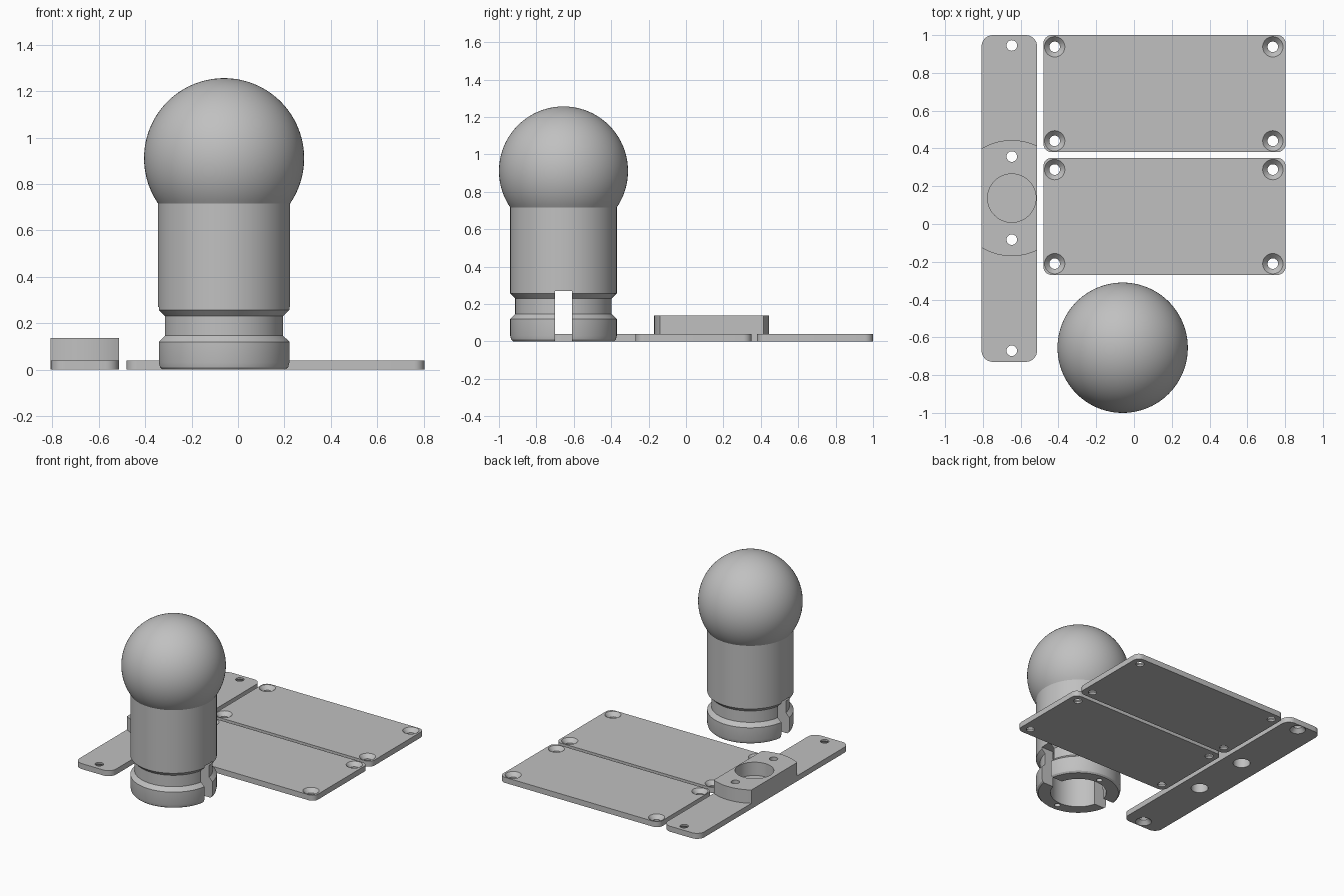
import bpy, bmesh, math

if "Cube" in bpy.data.objects:
    bpy.data.objects.remove(bpy.data.objects["Cube"])

grey = bpy.data.materials.new("light_grey")
grey.diffuse_color = (0.53, 0.53, 0.53, 1)
grey.use_nodes = True
grey.node_tree.nodes["Principled BSDF"].inputs["Base Color"].default_value = grey.diffuse_color


def finish(name, bm):
    bmesh.ops.remove_doubles(bm, verts=bm.verts, dist=1e-5)
    bmesh.ops.recalc_face_normals(bm, faces=bm.faces)
    mesh = bpy.data.meshes.new(name)
    bm.to_mesh(mesh)
    bm.free()
    mesh.materials.append(grey)
    obj = bpy.data.objects.new(name, mesh)
    bpy.context.collection.objects.link(obj)
    return obj


def lathe(name, profile, x, y, seg=32):
    """Closed solid of revolution from (radius, z) pairs, bottom to top."""
    bm = bmesh.new()
    rings = []
    for r, z in profile:
        if r < 1e-6:
            rings.append([bm.verts.new((x, y, z))])
        else:
            rings.append([bm.verts.new((x + r * math.cos(2 * math.pi * i / seg),
                                        y + r * math.sin(2 * math.pi * i / seg), z))
                          for i in range(seg)])
    for a, b in zip(rings, rings[1:]):
        for i in range(seg):
            j = (i + 1) % seg
            if len(b) == 1:
                bm.faces.new((a[i], a[j], b[0]))
            else:
                bm.faces.new((a[i], a[j], b[j], b[i]))
    for ring in (rings[0], rings[-1]):
        if len(ring) > 1:
            bm.faces.new(ring)
    return finish(name, bm)


def extrude(name, outline, z0, z1):
    bm = bmesh.new()
    face = bm.faces.new([bm.verts.new((x, y, z0)) for x, y in outline])
    top = bmesh.ops.extrude_face_region(bm, geom=[face])["geom"]
    bmesh.ops.translate(bm, vec=(0, 0, z1 - z0),
                        verts=[v for v in top if isinstance(v, bmesh.types.BMVert)])
    return finish(name, bm)


def rounded(x0, x1, y0, y1, r, n=8):
    """Rounded rectangle outline."""
    corners = [(x1 - r, y1 - r), (x0 + r, y1 - r), (x0 + r, y0 + r), (x1 - r, y0 + r)]
    return [(cx + r * math.cos(math.pi / 2 * (k + i / n)),
             cy + r * math.sin(math.pi / 2 * (k + i / n)))
            for k, (cx, cy) in enumerate(corners) for i in range(n + 1)]


def boolean(obj, tools, operation="DIFFERENCE"):
    bpy.context.view_layer.objects.active = obj
    for tool in tools:
        mod = obj.modifiers.new("cut", "BOOLEAN")
        mod.operation, mod.solver, mod.object = operation, "EXACT", tool
        bpy.ops.object.modifier_apply(modifier=mod.name)
        bpy.data.objects.remove(tool)


def smooth(obj):
    bpy.ops.object.select_all(action="DESELECT")
    obj.select_set(True)
    bpy.context.view_layer.objects.active = obj
    bpy.ops.object.shade_smooth_by_angle(angle=math.radians(25))


T = 0.04          # plate thickness
HOLE = 0.028      # screw hole radius
SINK = 0.054      # countersink radius

# Two cover plates with countersunk corner holes
for name, y0, y1 in (("rear_plate", 0.38, 1.0), ("front_plate", -0.27, 0.35)):
    plate = extrude(name, rounded(-0.48, 0.803, y0, y1, 0.045), 0, T)
    sinks = [lathe("countersink", [(HOLE, -0.02), (HOLE, 0.012), (SINK, T), (SINK, 0.06)], x, y)
             for x in (-0.42, 0.735) for y in (y0 + 0.06, y1 - 0.062)]
    boolean(plate, sinks)
    smooth(plate)

# Mounting strip with a raised round-ended pad
SX, SY = -0.647, 0.137
X0, X1, R = -0.807, -0.513, 0.307
strip = extrude("mounting_strip", rounded(X0, X1, -0.73, 1.0, 0.06), 0, T)
a0, a1 = math.acos((X1 - SX) / R), math.acos((X0 - SX) / R)
arc = [a0 + (a1 - a0) * i / 20 for i in range(21)]
pad = extrude("pad", [(SX + R * math.cos(a), SY + R * math.sin(a)) for a in arc]
              + [(SX + R * math.cos(a), SY - R * math.sin(a)) for a in reversed(arc)], T, 0.137)
boolean(strip, [pad], "UNION")
cutters = [lathe("pocket", [(0.128, T), (0.128, 0.2)], SX, SY, 64)]
for s in (-1, 1):
    # counterbored pad screws and countersunk end screws, entered from below
    cutters.append(lathe("pad_screw", [(0.058, -0.02), (0.058, 0.07), (HOLE, 0.07), (HOLE, 0.2)],
                         SX, SY + s * 0.22))
    cutters.append(lathe("end_screw", [(SINK, -0.02), (SINK, 0), (HOLE, 0.028), (HOLE, 0.1)],
                         SX, SY + s * 0.808))
boolean(strip, cutters)
smooth(strip)

# Ball on a grooved hollow stem
BX, BY, BZ, BR, SR = -0.06, -0.655, 0.911, 0.345, 0.285
profile = [(0.27, 0), (0.28, 0.01), (SR, 0.03), (SR, 0.12), (0.258, 0.147),
           (0.258, 0.23), (SR, 0.257)]
start = -math.acos(SR / BR)
for i in range(41):
    a = start + (math.pi / 2 - start) * i / 40
    profile.append((BR * math.cos(a), BZ + BR * math.sin(a)))
ball = lathe("ball_stem", profile, BX, BY, 96)
tools = [lathe("bore", [(0.188, -0.05), (0.188, 0.27)], BX, BY, 64),
         extrude("slot", [(BX - 0.4, BY - 0.046), (BX + 0.4, BY - 0.046),
                          (BX + 0.4, BY + 0.046), (BX - 0.4, BY + 0.046)], -0.05, 0.27)]
tools += [lathe("pilot_hole", [(0.02, -0.05), (0.02, 0.2)], BX, BY + s * 0.22, 24) for s in (-1, 1)]
boolean(ball, tools)
smooth(ball)
